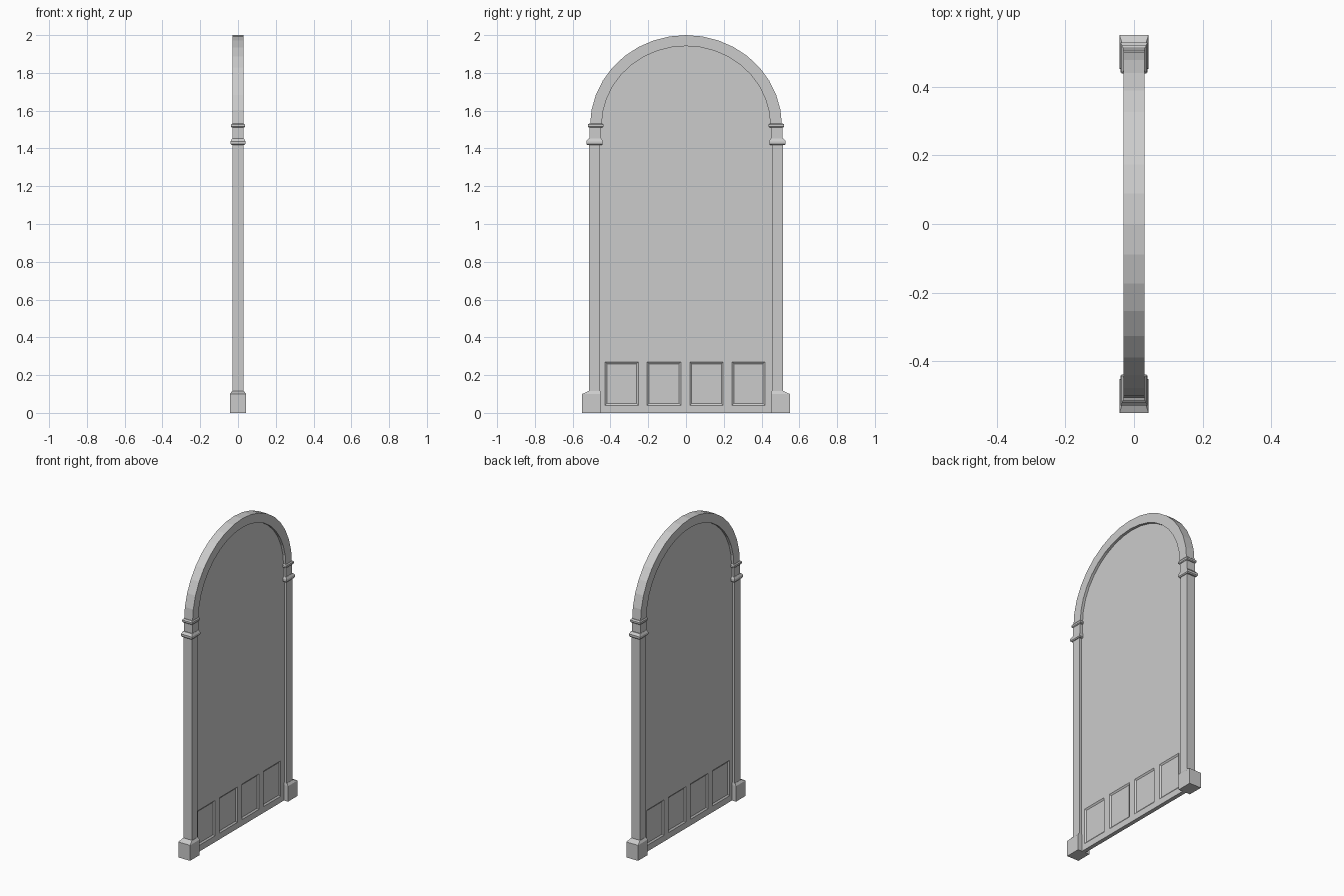
import bpy, bmesh, math

if "Cube" in bpy.data.objects:
    bpy.data.objects.remove(bpy.data.objects["Cube"])

def finish(bm, name, axes=()):
    bmesh.ops.remove_doubles(bm, verts=bm.verts, dist=1e-5)
    bmesh.ops.recalc_face_normals(bm, faces=bm.faces)
    me = bpy.data.meshes.new(name)
    bm.to_mesh(me)
    bm.free()
    ob = bpy.data.objects.new(name, me)
    bpy.context.collection.objects.link(ob)
    if axes:
        m = ob.modifiers.new("Mirror", 'MIRROR')
        m.use_axis = ['x' in axes, 'y' in axes, False]
        m.merge_threshold = 1e-5
    return ob

def stack(name, rings):
    """Rectangular stepped block: rings of (half x, y inner, y outer, z), mirrored in y."""
    bm = bmesh.new()
    loops = [[bm.verts.new(p) for p in ((-h, a, z), (h, a, z), (h, b, z), (-h, b, z))]
             for h, a, b, z in rings]
    for l0, l1 in zip(loops, loops[1:]):
        for i in range(4):
            j = (i + 1) % 4
            bm.faces.new((l0[i], l0[j], l1[j], l1[i]))
    bm.faces.new(loops[0])
    bm.faces.new(loops[-1])
    return finish(bm, name, 'y')

SPRING, SEG = 1.52, 18
def arch(a, b):
    return [(a * math.cos(math.pi * i / SEG), SPRING + b * math.sin(math.pi * i / SEG))
            for i in range(SEG + 1)]

# arched head of the frame
bm = bmesh.new()
sections = []
for (yo, zo), (yi, zi) in zip(arch(0.508, 0.48), arch(0.447, 0.422)):
    sections.append([bm.verts.new(p) for p in
                     ((-0.03, yo, zo), (0.03, yo, zo), (0.03, yi, zi), (-0.03, yi, zi))])
for s0, s1 in zip(sections, sections[1:]):
    for i in range(4):
        j = (i + 1) % 4
        bm.faces.new((s0[i], s0[j], s1[j], s1[i]))
bm.faces.new(sections[0])
bm.faces.new(sections[-1])
finish(bm, "arch_frame")

# jambs, plinths and capital mouldings
stack("jamb", [(0.03, 0.455, 0.513, 0.1), (0.03, 0.455, 0.513, 1.43)])
stack("capital_neck", [(0.03, 0.449, 0.51, 1.44), (0.03, 0.449, 0.51, 1.53)])
stack("plinth", [(0.042, 0.452, 0.55, 0), (0.042, 0.452, 0.55, 0.1),
                 (0.032, 0.454, 0.517, 0.115)])
stack("capital_lower_band", [(0.034, 0.446, 0.522, 1.418), (0.039, 0.441, 0.528, 1.424),
                             (0.039, 0.441, 0.528, 1.438), (0.032, 0.447, 0.515, 1.452)])
stack("capital_upper_band", [(0.032, 0.445, 0.515, 1.51), (0.036, 0.438, 0.52, 1.515),
                             (0.036, 0.438, 0.52, 1.526), (0.031, 0.446, 0.512, 1.533)])

# door leaf: a grid of stiles and rails with recessed cells, mirrored front to back
T = 0.013
ys = [-0.457, -0.428, -0.252, -0.206, -0.026, 0.02, 0.197, 0.243, 0.418, 0.457]
zs = [0, 0.04, 0.27, 0.347, 0.665, 0.752, 1.065, 1.15, 1.46]
bm = bmesh.new()
grid = [[bm.verts.new((T, y, z)) for y in ys] for z in zs]
panels, panes = [], []
for r in range(len(zs) - 1):
    for c in range(len(ys) - 1):
        f = bm.faces.new((grid[r][c], grid[r][c + 1], grid[r + 1][c + 1], grid[r + 1][c]))
        if r % 2 and c % 2:
            (panels if r == 1 else panes).append(f)
# arched top panel and bottom edge
top = [bm.verts.new((T, y, z)) for y, z in arch(0.457, 0.432)]
bm.faces.new(grid[-1] + top)
foot = [bm.verts.new((0, y, 0)) for y in (ys[-1], ys[0])]
bm.faces.new(grid[0] + foot)
# window panes sink straight in, lower panels have bevelled edges
bmesh.ops.inset_individual(bm, faces=panes, thickness=0.0005, depth=-0.0115)
bmesh.ops.inset_individual(bm, faces=panels, thickness=0.014, depth=-0.007)
finish(bm, "door_leaf", 'x')
